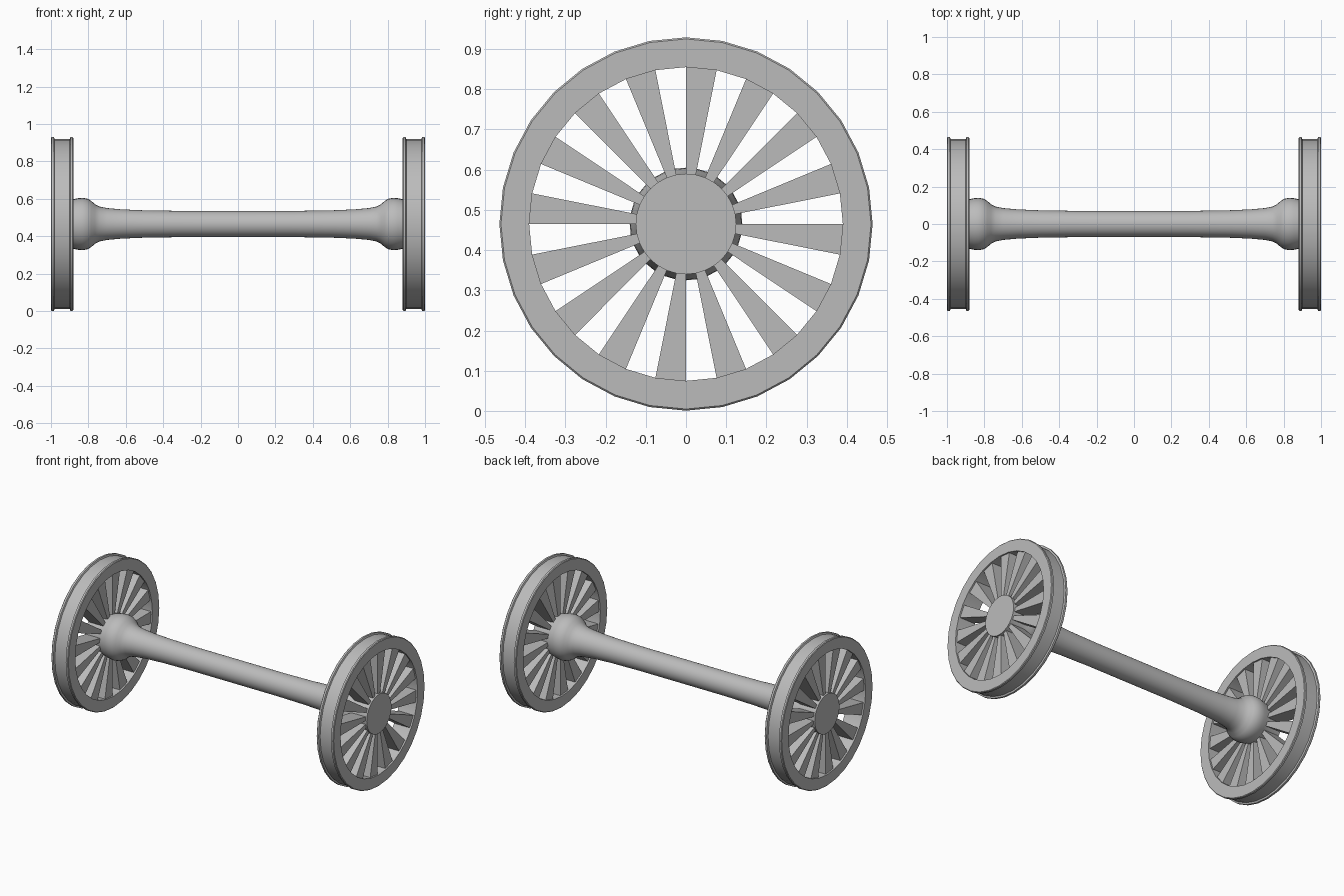
import bpy, bmesh, math

cube = bpy.data.objects.get("Cube")
if cube:
    bpy.data.objects.remove(cube, do_unlink=True)

SIDES = 32
CENTRE_Z = 0.465
STEP = 2 * math.pi / SIDES

steel = bpy.data.materials.new("grey_steel")
steel.use_nodes = True
COLOUR = (0.5, 0.5, 0.5, 1)
steel.diffuse_color = COLOUR
steel.node_tree.nodes["Principled BSDF"].inputs["Base Color"].default_value = COLOUR


def point(x, r, i):
    """Point at radius r around the axle line, i steps clockwise from the top."""
    a = i * STEP
    return (x, r * math.sin(a), CENTRE_Z + r * math.cos(a))


def finish(bm, name, angle=30, mirrored=True):
    bmesh.ops.recalc_face_normals(bm, faces=bm.faces)
    mesh = bpy.data.meshes.new(name)
    bm.to_mesh(mesh)
    bm.free()
    mesh.materials.append(steel)
    obj = bpy.data.objects.new(name, mesh)
    bpy.context.collection.objects.link(obj)
    if mirrored:
        obj.modifiers.new("other_side", "MIRROR").use_axis = (True, False, False)
    bpy.ops.object.select_all(action="DESELECT")
    obj.select_set(True)
    bpy.context.view_layer.objects.active = obj
    bpy.ops.object.shade_smooth_by_angle(angle=math.radians(angle))
    return obj


def lathe(profile, name, closed, mirrored=True):
    """Spin an (x, radius) profile round the axle line."""
    bm = bmesh.new()
    rings = [[bm.verts.new(point(x, r, i)) for i in range(SIDES)] for x, r in profile]
    pairs = list(zip(rings, rings[1:]))
    if closed:
        pairs.append((rings[-1], rings[0]))
    else:
        bm.faces.new(rings[0])
        bm.faces.new(rings[-1])
    for a, b in pairs:
        for i in range(SIDES):
            j = (i + 1) % SIDES
            bm.faces.new((a[i], a[j], b[j], b[i]))
    return finish(bm, name, mirrored=mirrored)


# Wheel rims: flat ring with a raised lip at both edges of the tread
half_rim = [(0.06, 0.39), (0.06, 0.46), (0.056, 0.464), (0.044, 0.464), (0.04, 0.454)]
rim = [(0.94 + x, r) for x, r in half_rim]
rim += [(0.94 - x, r) for x, r in reversed(half_rim)]
lathe(rim, "wheel_rims", closed=True)

# Axle with swollen ends that run through the wheels as hubs
half_axle = [(0.3, 0.07), (0.5, 0.073), (0.62, 0.078), (0.7, 0.085), (0.74, 0.093),
             (0.765, 0.106), (0.785, 0.124), (0.805, 0.135), (0.83, 0.14),
             (0.855, 0.138), (0.88, 0.132), (0.91, 0.125), (1.0, 0.125)]
axle = [(-x, r) for x, r in reversed(half_axle)] + half_axle
lathe(axle, "axle_and_hubs", closed=False, mirrored=False)

# Wedge spokes filling every other segment between hub and rim
bm = bmesh.new()
for i in range(0, SIDES, 2):
    inner, outer = [
        [bm.verts.new(point(x, r, k)) for x, k in
         ((0.89, i), (0.89, i + 1), (0.99, i + 1), (0.99, i))]
        for r in (0.12, 0.392)]
    bm.faces.new(inner)
    bm.faces.new(outer)
    for k in range(4):
        n = (k + 1) % 4
        bm.faces.new((inner[k], inner[n], outer[n], outer[k]))
finish(bm, "wheel_spokes")
